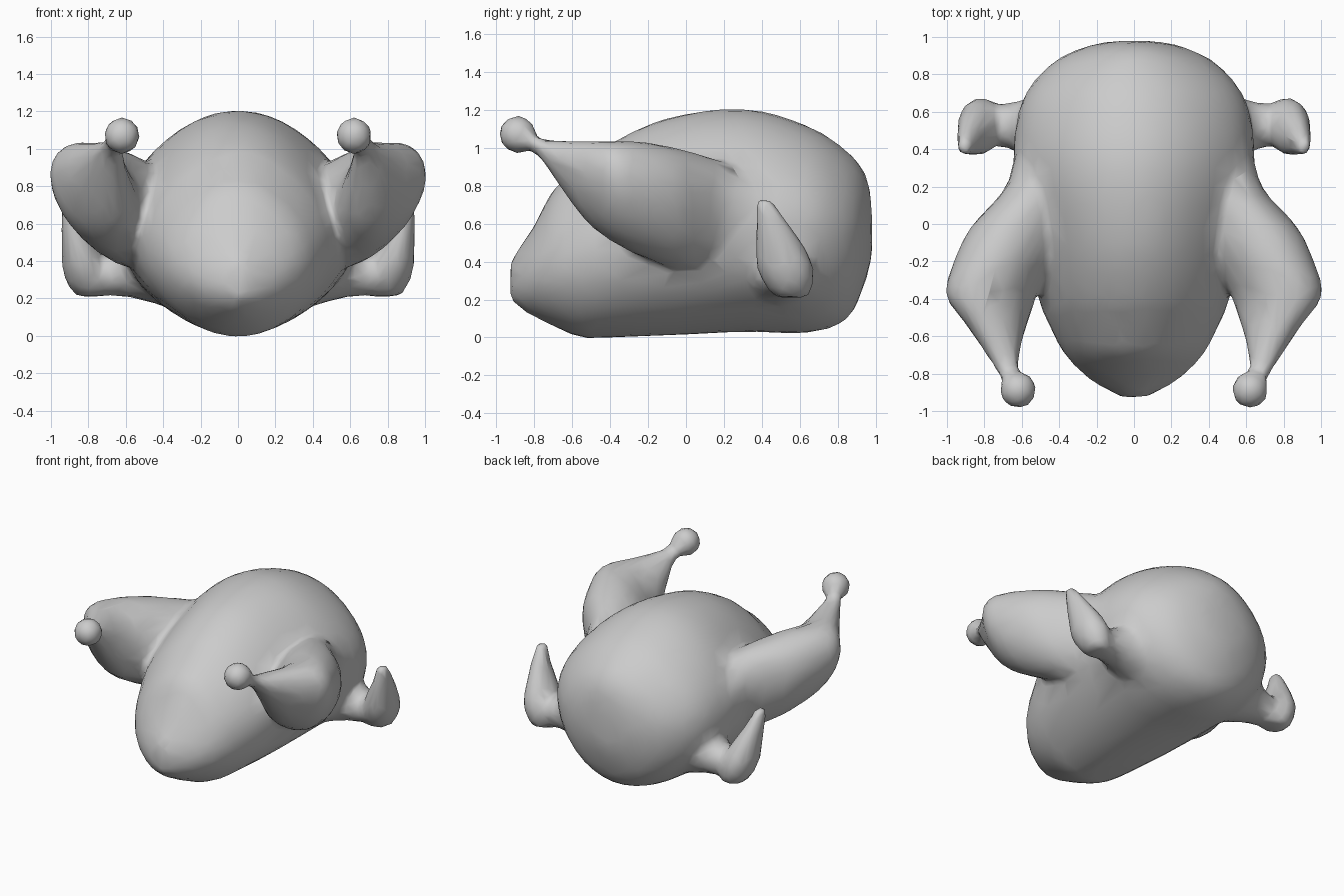
import bpy, bmesh
from math import sin, cos, pi
from mathutils import Vector, Matrix

if "Cube" in bpy.data.objects:
    bpy.data.objects.remove(bpy.data.objects["Cube"])

bm = bmesh.new()


def spline(keys, steps=4):
    """Catmull-Rom resampling of the key rings."""
    k = [Vector(r) for r in keys]
    out = []
    for i in range(len(k) - 1):
        p0, p1, p2, p3 = k[max(i - 1, 0)], k[i], k[i + 1], k[min(i + 2, len(k) - 1)]
        for s in range(steps):
            t = s / steps
            out.append(0.5 * (2 * p1 + (p2 - p0) * t + (2 * p0 - 5 * p1 + 4 * p2 - p3) * t ** 2
                              + (3 * p1 - 3 * p2 + p3 - p0) * t ** 3))
    return out + [k[-1]]


def loft(keys, place, sides=48, slim=0):
    """Closed skin over oval rings: (position, centre u, centre v, radius u, radius up, radius down, shear)."""
    rings = []
    for p, cu, cv, ru, up, down, sh in spline(keys):
        ring = []
        for i in range(sides):
            a = 2 * pi * i / sides
            k = 1 - slim * sin(2 * a) ** 2 * (1 if sin(a) > 0 else .4)
            u, v = k * ru * cos(a), k * (up if sin(a) > 0 else down) * sin(a)
            ring.append(bm.verts.new(place(p, cu + u + sh * v, cv + v)))
        rings.append(ring)
    for a, b in zip(rings, rings[1:]):
        for i in range(sides):
            j = (i + 1) % sides
            bm.faces.new((a[i], a[j], b[j], b[i]))
    bm.faces.new(rings[0])
    bm.faces.new(rings[-1])


# Body, lofted front to back: y, bottom, top, half width, height of widest point
body = [(-.925, .20, .40, .07, .30), (-.86, .145, .50, .19, .31), (-.80, .11, .59, .275, .34),
        (-.69, .055, .79, .375, .39), (-.55, 0, .90, .45, .44), (-.40, 0, 1.02, .51, .48),
        (-.1, .01, 1.155, .58, .52), (.3, .03, 1.205, .645, .58), (.64, .025, 1.115, .605, .58),
        (.85, .10, .98, .45, .56), (.95, .31, .85, .25, .56), (.98, .44, .68, .08, .55)]
loft([(y, 0, m, w, t - m, m - b, 0) for y, b, t, w, m in body], lambda p, u, v: (u, p, v), slim=.045)

# Drumstick rings along y, wing rings along x (shoulder) and z (forearm)
leg = [(.52, .42, .66, .15, .14, .16, 0), (.36, .46, .66, .175, .19, .24, .05), (.18, .51, .68, .185, .25, .30, .1),
       (-.02, .61, .71, .26, .28, .35, .2),
       (-.22, .70, .74, .26, .29, .32, .25), (-.38, .765, .79, .23, .245, .29, .3),
       (-.52, .74, .84, .165, .195, .235, .25), (-.66, .71, .93, .105, .11, .14, .1),
       (-.77, .68, 1.0, .068, .05, .055, 0), (-.85, .63, 1.06, .065, .06, .06, 0)]
shoulder = [(.36, .50, .37, .26, .24, .22, 0), (.55, .51, .36, .17, .17, .16, 0), (.66, .525, .33, .125, .12, .115, 0),
            (.76, .53, .32, .11, .10, .10, 0), (.83, .53, .32, .07, .06, .06, 0)]
forearm = [(.21, .78, .56, .08, .085, .085, 0), (.26, .80, .545, .105, .12, .12, 0), (.36, .825, .525, .115, .15, .15, 0),
           (.46, .845, .50, .10, .135, .135, 0), (.60, .885, .455, .062, .088, .088, 0),
           (.71, .905, .415, .04, .05, .05, 0), (.735, .905, .41, .025, .035, .035, 0)]
for s in (1, -1):
    loft(leg, lambda p, u, v: (s * u, p, v))
    loft(shoulder, lambda p, u, v: (s * p, u, v))
    loft(forearm, lambda p, u, v: (s * u, v, p))
    # Bone knob at the end of the leg
    bmesh.ops.create_icosphere(bm, subdivisions=2, radius=.104,
                               matrix=Matrix.Translation((s * .62, -.887, 1.07)))

bmesh.ops.recalc_face_normals(bm, faces=bm.faces)
mesh = bpy.data.meshes.new("roast_bird")
bm.to_mesh(mesh)
bm.free()
bird = bpy.data.objects.new("roast_bird", mesh)
bpy.context.collection.objects.link(bird)

# Fuse the parts into one skin and soften the joins
fuse = bird.modifiers.new("fuse", 'REMESH')
fuse.mode = 'VOXEL'
fuse.voxel_size = .018
fuse.use_smooth_shade = True
soft = bird.modifiers.new("soften", 'SMOOTH')
soft.factor = .5
soft.iterations = 20
# Bring it down to a light mesh with broad facets
light = bird.modifiers.new("lighten", 'DECIMATE')
light.ratio = .04
